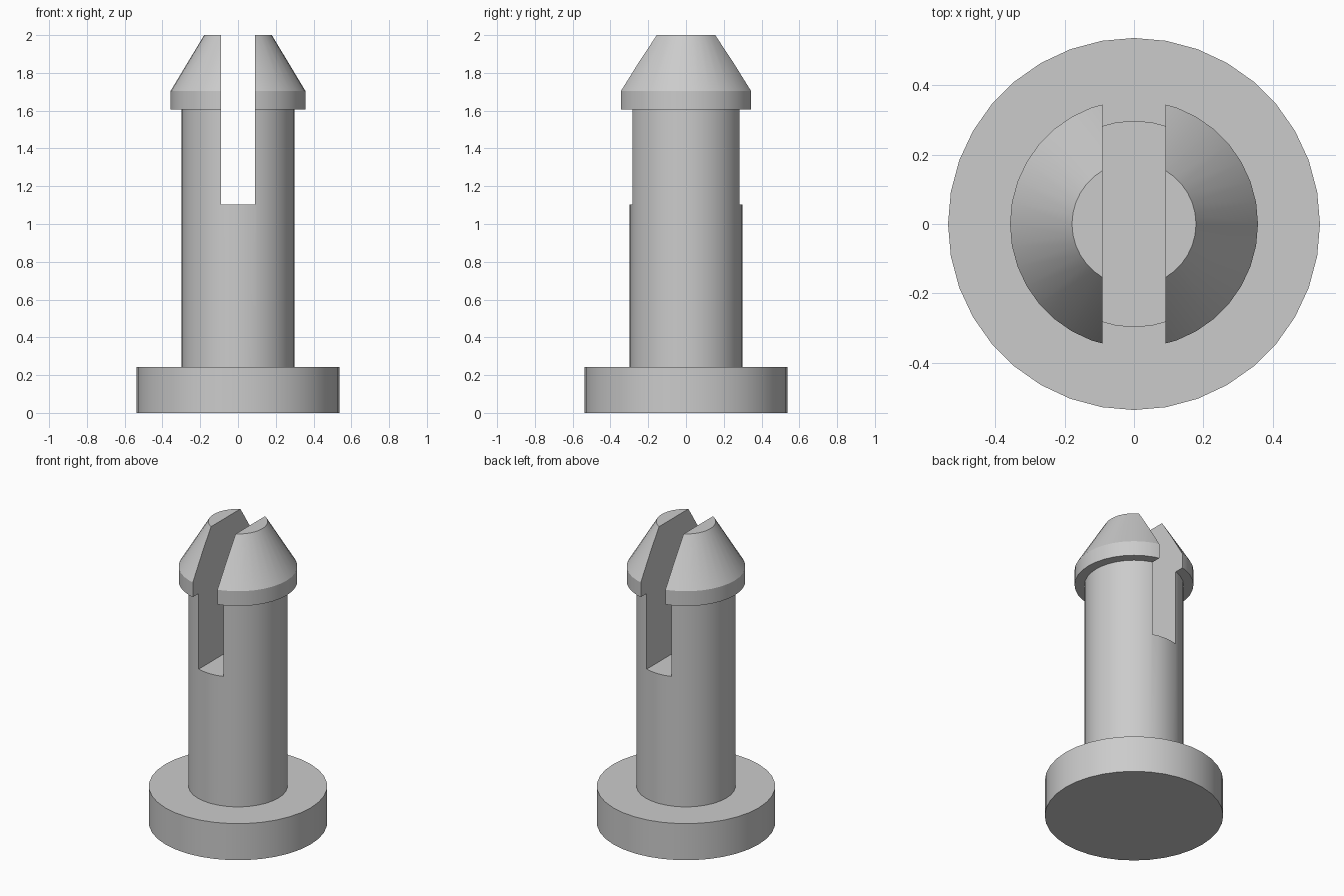
import bpy
import bmesh
from math import radians
from mathutils import Matrix, Vector

cube = bpy.data.objects.get("Cube")
if cube:
    bpy.data.objects.remove(cube, do_unlink=True)

SIDES = 36

grey = bpy.data.materials.new("plain grey")
grey.use_nodes = True
colour = (0.6, 0.6, 0.6, 1)
grey.diffuse_color = colour
grey.node_tree.nodes["Principled BSDF"].inputs["Base Color"].default_value = colour


def add_object(name, bm):
    mesh = bpy.data.meshes.new(name)
    bmesh.ops.recalc_face_normals(bm, faces=bm.faces)
    bm.to_mesh(mesh)
    bm.free()
    mesh.materials.append(grey)
    obj = bpy.data.objects.new(name, mesh)
    bpy.context.collection.objects.link(obj)
    return obj


def lathe(name, profile):
    """Spin a (radius, height) profile round the z axis."""
    bm = bmesh.new()
    verts = [bm.verts.new((r, 0, z)) for r, z in profile]
    edges = [bm.edges.new(pair) for pair in zip(verts, verts[1:])]
    bmesh.ops.spin(bm, geom=verts + edges, axis=(0, 0, 1), cent=(0, 0, 0),
                   angle=radians(360), steps=SIDES, use_duplicate=False)
    bmesh.ops.remove_doubles(bm, verts=bm.verts, dist=1e-5)
    return add_object(name, bm)


# Flanged base, shaft and tapered snap head in one turned solid
pin = lathe("split_pin", [
    (0, 0), (0.537, 0), (0.537, 0.243), (0.298, 0.243), (0.298, 1.605),
    (0.358, 1.605), (0.358, 1.703), (0.179, 2), (0, 2)])

# Slot cutter that divides the upper shaft and head into two prongs
bm = bmesh.new()
bmesh.ops.create_cube(bm, size=1, matrix=Matrix.Translation(Vector((0, 0, 1.603)))
                      @ Matrix.Diagonal((0.181, 1, 1, 1)))
cutter = add_object("slot_cutter", bm)
cutter.hide_render = True
cutter.hide_set(True)

slot = pin.modifiers.new("slot", "BOOLEAN")
slot.operation = "DIFFERENCE"
slot.solver = "EXACT"
slot.object = cutter

# Bake the slot, then smooth the round walls while keeping rims sharp
bpy.ops.object.select_all(action="DESELECT")
bpy.context.view_layer.objects.active = pin
pin.select_set(True)
bpy.ops.object.modifier_apply(modifier=slot.name)
bpy.data.objects.remove(cutter, do_unlink=True)
bpy.ops.object.shade_smooth_by_angle(angle=radians(25))
